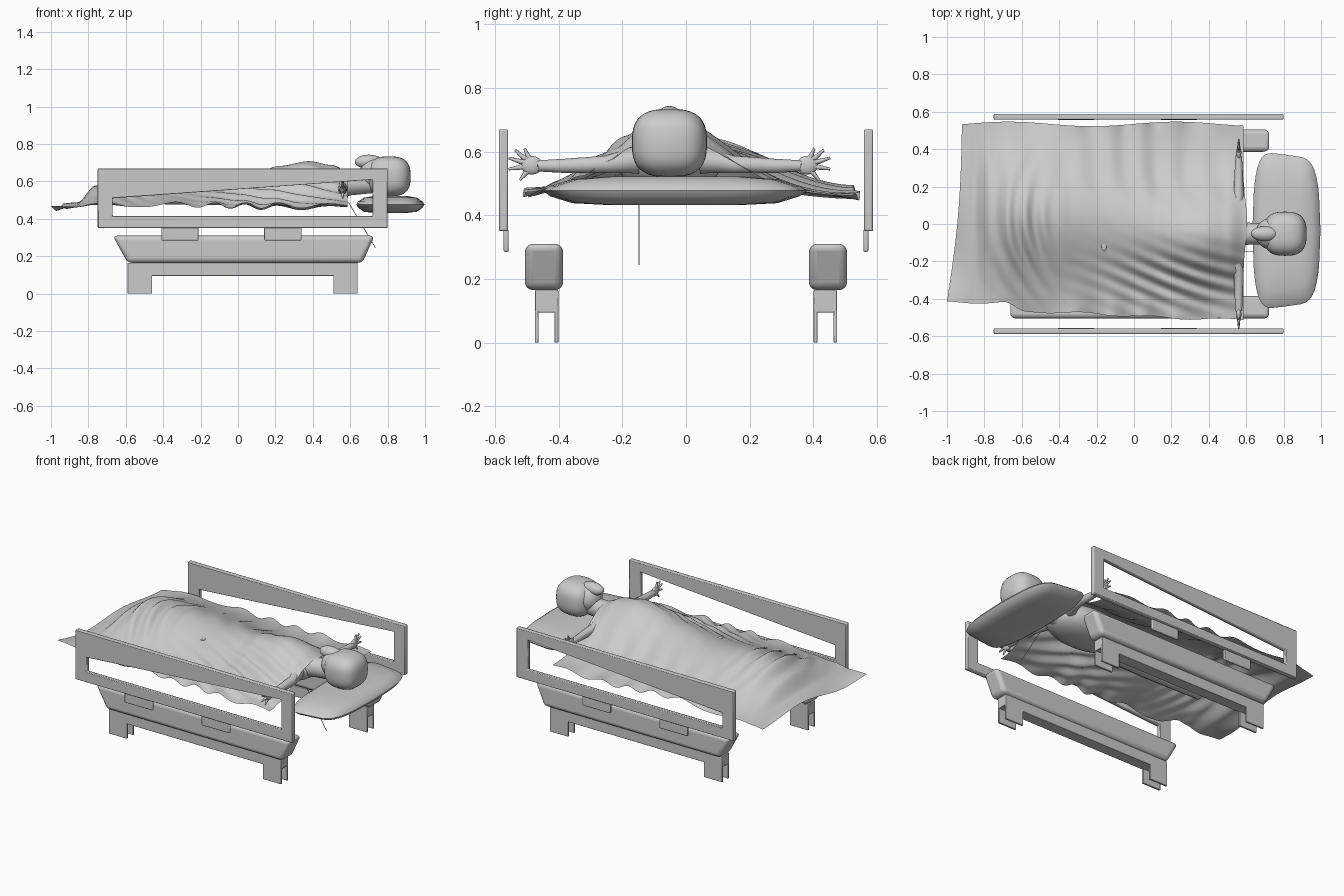
import bpy, bmesh
from math import sin, cos, pi, exp
from mathutils import Vector

cube = bpy.data.objects.get("Cube")
if cube:
    bpy.data.objects.remove(cube, do_unlink=True)

gray = bpy.data.materials.new("plain_gray")
gray.use_nodes = True
GRAY = (0.6, 0.6, 0.6, 1)
gray.diffuse_color = GRAY
gray.node_tree.nodes["Principled BSDF"].inputs["Base Color"].default_value = GRAY


def finish(bm, name, bevel=0, segments=2, subdiv=0, angle=40):
    """Turn a bmesh into a named, shaded object."""
    bmesh.ops.recalc_face_normals(bm, faces=bm.faces[:])
    mesh = bpy.data.meshes.new(name)
    bm.to_mesh(mesh)
    bm.free()
    mesh.materials.append(gray)
    ob = bpy.data.objects.new(name, mesh)
    bpy.context.collection.objects.link(ob)
    if bevel:
        mod = ob.modifiers.new("soft_edges", "BEVEL")
        mod.width, mod.segments = bevel, segments
    if subdiv:
        mod = ob.modifiers.new("smooth", "SUBSURF")
        mod.levels = mod.render_levels = subdiv
    bpy.ops.object.select_all(action="DESELECT")
    ob.select_set(True)
    bpy.context.view_layer.objects.active = ob
    bpy.ops.object.shade_smooth_by_angle(angle=angle * pi / 180)
    return ob


def prism(name, outline, y, width, hole=None, **kw):
    """Extrude an x-z outline (optionally a frame around a hole) along y."""
    bm = bmesh.new()
    rows = [[bm.verts.new((x, y - width / 2, z)) for x, z in ring]
            for ring in (outline, hole) if ring]
    if hole:
        n = len(outline)
        for i in range(n):
            j = (i + 1) % n
            bm.faces.new((rows[0][i], rows[0][j], rows[1][j], rows[1][i]))
    else:
        bm.faces.new(rows[0])
    out = bmesh.ops.extrude_face_region(bm, geom=bm.faces[:])
    moved = [v for v in out["geom"] if isinstance(v, bmesh.types.BMVert)]
    bmesh.ops.translate(bm, verts=moved, vec=(0, width, 0))
    return finish(bm, name, **kw)


def rect(x0, x1, z0, z1):
    return [(x0, z0), (x1, z0), (x1, z1), (x0, z1)]


def loft(name, rings, **kw):
    """Skin a list of closed rings and cap both ends."""
    bm = bmesh.new()
    rows = [[bm.verts.new(p) for p in ring] for ring in rings]
    n = len(rows[0])
    for a, b in zip(rows, rows[1:]):
        for i in range(n):
            bm.faces.new((a[i], a[(i + 1) % n], b[(i + 1) % n], b[i]))
    bm.faces.new(rows[0])
    bm.faces.new(rows[-1])
    return finish(bm, name, **kw)


def tube(name, path, sides=12):
    """Tapered tube through (point, radius) stations."""
    axis = (Vector(path[-1][0]) - Vector(path[0][0])).normalized()
    p = axis.orthogonal().normalized()
    q = axis.cross(p)
    return loft(name, [[Vector(c) + r * (p * cos(2 * pi * i / sides) + q * sin(2 * pi * i / sides))
                        for i in range(sides)] for c, r in path], angle=60)


def ball(name, centre, radii, power=1.0):
    """Ellipsoid; a power under one makes it boxier."""
    bm = bmesh.new()
    bmesh.ops.create_uvsphere(bm, u_segments=32, v_segments=20, radius=1)
    for v in bm.verts:
        v.co = [c + r * (abs(t) ** power) * (1 if t > 0 else -1)
                for c, r, t in zip(centre, radii, v.co)]
    return finish(bm, name, angle=80)


# Bed frame, one set on each side
for side, label in ((1, "left"), (-1, "right")):
    prism(label + "_rail", rect(-0.75, 0.8, 0.35, 0.67), side * 0.573, 0.028,
          hole=[(-0.67, 0.415), (0.72, 0.415), (0.72, 0.61), (-0.67, 0.51)], bevel=0.006)
    for x in (-0.31, 0.24):
        prism(label + "_rail_clip", rect(x - 0.1, x + 0.1, 0.285, 0.355), side * 0.565, 0.016, bevel=0.005)
    prism(label + "_side_beam", [(-0.59, 0.165), (0.665, 0.165), (0.73, 0.31), (-0.67, 0.31)],
          side * 0.446, 0.12, bevel=0.025, segments=4)
    prism(label + "_leg_bar", rect(-0.59, 0.64, 0.095, 0.165), side * 0.438, 0.074, bevel=0.003)
    for x in (-0.525, 0.575):
        for dy in (-0.031, 0.031):
            prism(label + "_leg_plate", rect(x - 0.065, x + 0.065, 0, 0.1),
                  side * 0.438 + dy, 0.012, bevel=0.002)

# Pillow: stacked rounded outlines that bulge at the middle
def pillow_ring(scale, z):
    ring = []
    for i in range(48):
        c, s = cos(2 * pi * i / 48), sin(2 * pi * i / 48)
        u = abs(c) ** 0.35 * (1 if c > 0 else -1)
        v = abs(s) ** 0.35 * (1 if s > 0 else -1)
        x = 0.815 + 0.182 * scale * u * (1 - 0.16 * v * v)
        ring.append((x, -0.035 + 0.405 * scale * v * (1 - 0.05 * u), z))
    return ring


loft("pillow", [pillow_ring(s, z) for s, z in
                ((0.5, 0.432), (0.78, 0.438), (0.95, 0.46), (1, 0.477), (0.95, 0.492), (0.78, 0.513), (0.5, 0.522))],
     angle=30)

# Blanket: a draped sheet with a body hump and folds
HUMP = [(-1, 0), (-0.86, 0.03), (-0.76, 0.12), (-0.66, 0.18), (-0.5, 0.175), (-0.2, 0.16),
        (0.1, 0.19), (0.22, 0.225), (0.38, 0.25), (0.5, 0.23), (0.61, 0.185)]


def ramp(x, table):
    for (a, p), (b, q) in zip(table, table[1:]):
        if x <= b:
            t = max(0, (x - a) / (b - a))
            return p + (q - p) * t * t * (3 - 2 * t)
    return table[-1][1]


def bump(d, w):
    return exp(-(d / w) ** 2)


def drape(x, y, edge):
    torso = ramp(x, [(-0.3, 0), (0.3, 1)])
    centre = 0.04 - 0.09 * torso
    z = 0.458 + ramp(x, HUMP) * bump(y - centre, 0.34 - 0.07 * torso)
    curl = x - 0.9 * (y + 0.05) ** 2 + 0.2 * y
    z += 0.016 * sin(62 * curl) * bump(x + 0.58, 0.14) * bump(y + 0.05, 0.24)
    z += 0.013 * sin(75 * (y + 0.3 * x) + 3 * sin(4 * x)) * bump(y + 0.3, 0.14) * bump(x - 0.25, 0.36)
    z += 0.008 * sin(38 * (x + 0.5 * y) + 2 * sin(9 * y)) * bump(y - 0.3, 0.18) * bump(x - 0.05, 0.5)
    z += 0.014 * edge ** 6 * sin(24 * x + 3 * sin(5 * x)) * ramp(x, [(-0.9, 0), (-0.6, 1), (0.4, 1), (0.6, 0.2)])
    return z + 0.02 * ramp(x, [(-1, 1), (-0.85, 0)]) * sin(9 * y)


bm = bmesh.new()
NX, NY = 150, 100
bmesh.ops.create_grid(bm, x_segments=NX, y_segments=NY, size=1)
for v in bm.verts:
    u, w = v.co.x, v.co.y
    t = (w + 1) / 2
    foot = -1 + 0.08 * t + 0.02 * sin(pi * t)
    head = 0.585 + 0.02 * bump(w, 0.3)
    x = foot + (head - foot) * (u + 1) / 2
    low = ramp(x, [(-0.7, -0.42), (-0.58, -0.47), (0.5, -0.51)]) + 0.006 * sin(17 * x)
    high = 0.535 + 0.012 * sin(7 * x)
    y = low + (high - low) * t
    v.co = (x, y, drape(x, y, abs(w)))
finish(bm, "blanket", angle=80)
ball("blanket_button", (-0.16, -0.12, drape(-0.16, -0.12, 0)), (0.013, 0.026, 0.006))

# Sleeper: head, face, neck, body and legs
MID = -0.052
ball("head", (0.808, MID, 0.627), (0.115, 0.118, 0.107), power=0.72)
ball("face", (0.735, MID, 0.64), (0.085, 0.085, 0.085))
ball("nose", (0.7, MID, 0.705), (0.075, 0.04, 0.038))
tube("neck", [((0.5, MID, 0.58), 0.085), ((0.6, MID, 0.585), 0.06), ((0.74, MID, 0.595), 0.056)], sides=20)
ball("torso", (0.33, MID, 0.565), (0.26, 0.16, 0.1), power=0.9)
for s in (-1, 1):
    tube("leg", [((0.15, MID + s * 0.07, 0.535), 0.06), ((-0.2, MID + s * 0.08, 0.52), 0.048),
                 ((-0.62, MID + s * 0.09, 0.52), 0.038)])

# Arms stretched sideways, with open hands
FINGERS = [(0.455, 0.61), (0.485, 0.605), (0.505, 0.58), (0.505, 0.545), (0.47, 0.51)]
for s, label in ((1, "left"), (-1, "right")):
    def at(d, z, x=0.56):
        return (x, MID + s * d, z)
    tube(label + "_arm", [(at(0.1, 0.575, 0.53), 0.045), (at(0.2, 0.56), 0.028),
                          (at(0.33, 0.555), 0.023), (at(0.415, 0.555), 0.018)])
    ball(label + "_palm", at(0.432, 0.557), (0.014, 0.034, 0.029))
    for d, z in FINGERS:
        tube(label + "_finger", [(at(0.432, 0.557 + (z - 0.557) * 0.3), 0.009),
                                 (at((0.432 + d) / 2, (0.557 + z) / 2), 0.008), (at(d, z), 0.004)], sides=8)

# Loose cord hanging under the head end
tube("cord", [((0.59, -0.148, 0.49), 0.002), ((0.735, -0.148, 0.245), 0.002)], sides=6)
